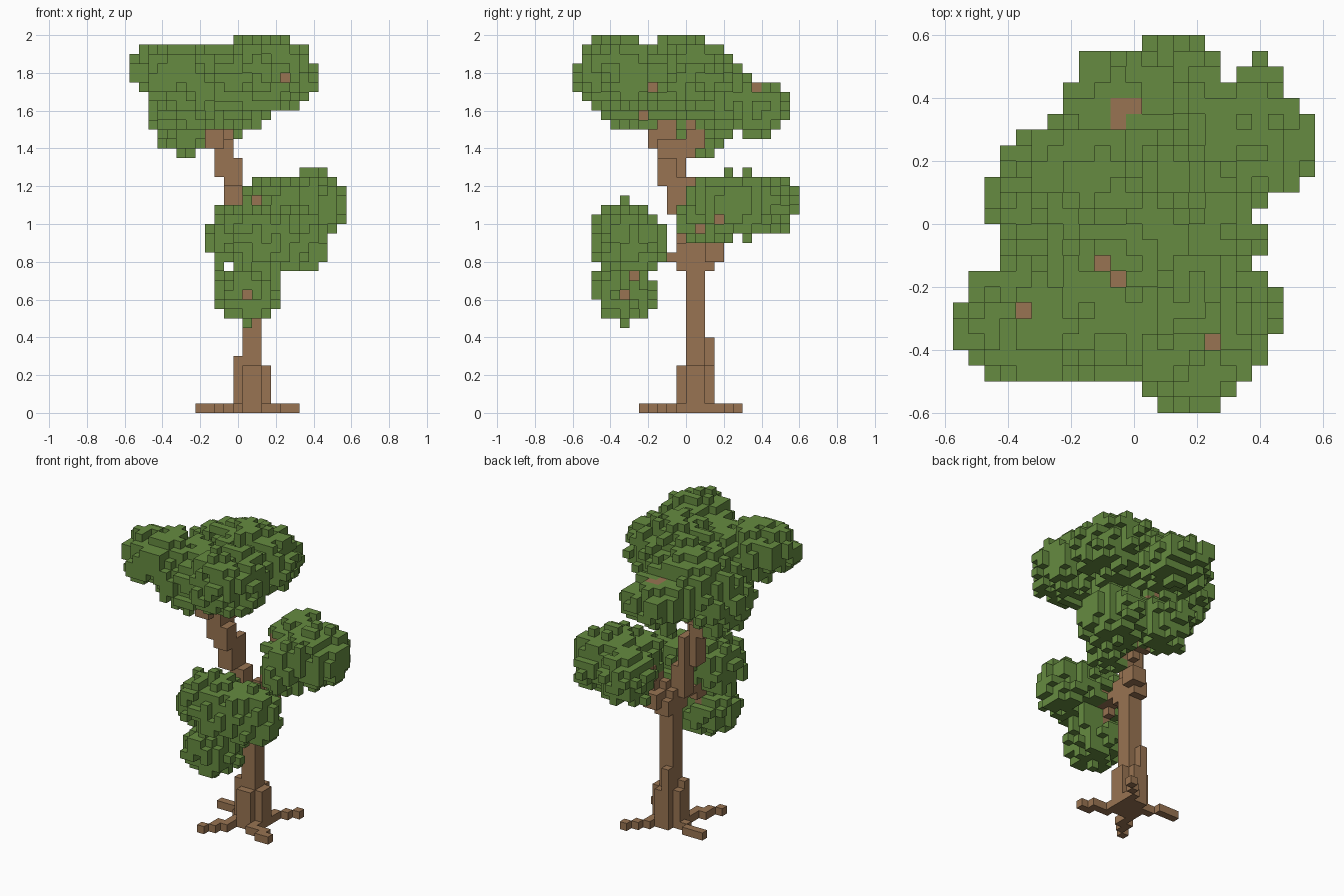
import bpy, bmesh, random
from mathutils import Vector

random.seed(11)
S = 0.05  # cube size

if "Cube" in bpy.data.objects:
    bpy.data.objects.remove(bpy.data.objects["Cube"], do_unlink=True)


def material(name, color):
    m = bpy.data.materials.new(name)
    m.use_nodes = True
    m.diffuse_color = color
    bsdf = m.node_tree.nodes["Principled BSDF"]
    bsdf.inputs["Base Color"].default_value = color
    bsdf.inputs["Roughness"].default_value = 0.9
    return m


bark = material("bark_brown", (0.315, 0.174, 0.084, 1))
leaf = material("leaf_green", (0.133, 0.260, 0.052, 1))


# Grid cells: x is centred on a cell, y and z start on cell edges
def cell(p):
    return (round(p[0] / S), round(p[1] / S - 0.5), round(p[2] / S - 0.5))


def centre(c):
    return Vector((c[0] * S, (c[1] + 0.5) * S, (c[2] + 0.5) * S))


def inside(c):
    return abs(c[0]) <= 11 and -12 <= c[1] <= 11 and 0 <= c[2] <= 39


def block(x, y, z):
    """Cells filling a box given as (low, high) edges."""
    lo = cell((x[0] + S / 2, y[0] + S / 2, z[0] + S / 2))
    hi = cell((x[1] - S / 2, y[1] - S / 2, z[1] - S / 2))
    return {(i, j, k) for i in range(lo[0], hi[0] + 1)
            for j in range(lo[1], hi[1] + 1) for k in range(lo[2], hi[2] + 1)}


def limb(*points):
    """Cells along a polyline."""
    cells = set()
    for a, b in zip(points, points[1:]):
        a, b = Vector(a), Vector(b)
        n = max(1, int((b - a).length / 0.02))
        cells |= {cell(a.lerp(b, t / n)) for t in range(n + 1)}
    return cells


def fat(cells):
    """Thicken a limb to two cells across."""
    return {(i + a, j + b, k) for i, j, k in cells for a in (0, 1) for b in (0, 1)}


STEPS = [(1, 0, 0), (-1, 0, 0), (0, 1, 0), (0, -1, 0), (0, 0, 1), (0, 0, -1)]


def neighbours(c):
    return [(c[0] + d[0], c[1] + d[1], c[2] + d[2]) for d in STEPS]


def foliage(lobes):
    """Ragged clump of cells from overlapping ellipsoids."""
    cells = set()
    for i in range(-11, 12):
        for j in range(-12, 12):
            jitter = random.uniform(-0.05, 0.05)
            for k in range(8, 40):
                p = centre((i, j, k))
                d = min(sum(((p[n] - c[n]) / r[n]) ** 2 for n in range(3)) ** 0.5
                        for c, r in lobes)
                if d + jitter + random.uniform(-0.14, 0.18) < 1.0:
                    cells.add((i, j, k))
    # drop loose cells
    cells = {c for c in cells if sum(n in cells for n in neighbours(c)) > 0}
    return {c for c in cells if inside(c)}


# Trunk with flared base and leaning upper stem
trunk = block((0.025, 0.125), (0, 0.1), (0, 0.8))
trunk |= block((-0.025, 0.175), (0, 0.1), (0, 0.25))
trunk |= block((0.025, 0.125), (-0.05, 0.15), (0, 0.25))
trunk |= block((-0.025, 0.025), (0, 0.05), (0, 0.3))
trunk |= block((0.025, 0.075), (0.1, 0.15), (0, 0.4))
trunk |= block((0.025, 0.125), (-0.05, 0.1), (0.75, 0.9))
trunk |= block((-0.025, 0.075), (-0.05, 0.05), (0.85, 1.05))
trunk |= block((-0.075, 0.025), (-0.1, 0.0), (1.05, 1.25))
trunk |= block((-0.025, 0.025), (0.0, 0.05), (1.0, 1.25))
trunk |= block((-0.075, 0.025), (-0.15, -0.05), (1.2, 1.35))
trunk |= block((-0.125, -0.025), (-0.15, 0.0), (1.25, 1.45))
trunk |= block((-0.175, -0.075), (-0.2, -0.05), (1.4, 1.55))

# Four crooked roots on the ground
Z = S / 2
roots = limb((0.05, 0.05, Z), (0.0, -0.1, Z), (-0.05, -0.18, Z), (-0.1, -0.225, Z))
roots |= limb((0.1, 0.05, Z), (0.15, 0.17, Z), (0.25, 0.275, Z))
roots |= limb((0.05, 0.075, Z), (-0.05, 0.075, Z), (-0.1, 0.125, Z), (-0.2, 0.125, Z))
roots |= limb((0.1, 0.0, Z), (0.2, -0.075, Z), (0.3, -0.125, Z))

# Branches reaching into each clump
branches = fat(limb((0.05, 0.08, 0.78), (0.1, 0.12, 0.88)))
branches |= limb((0.1, 0.075, 0.9), (0.15, 0.075, 0.975), (0.25, 0.175, 1.025),
                 (0.38, 0.28, 1.12))
branches |= limb((0.15, 0.12, 0.95), (0.1, 0.325, 1.125), (0.05, 0.325, 1.125))
branches |= fat(limb((0.05, -0.05, 0.8), (0.05, -0.13, 0.83)))
branches |= limb((0.05, -0.12, 0.83), (0.05, -0.275, 0.725), (0.05, -0.325, 0.625))
branches |= limb((0.05, -0.15, 0.83), (0.2, -0.3, 0.93))
branches |= fat(limb((-0.1, -0.05, 1.38), (-0.1, 0.03, 1.47)))
branches |= limb((-0.1, 0.05, 1.5), (-0.1, 0.175, 1.625), (-0.05, 0.375, 1.725),
                 (0.0, 0.375, 1.725))
branches |= limb((-0.1, -0.12, 1.5), (-0.05, -0.175, 1.725), (0.1, -0.275, 1.725),
                 (0.25, -0.375, 1.775))
branches |= limb((-0.1, -0.175, 1.55), (-0.1, -0.125, 1.775))
branches |= limb((-0.15, -0.15, 1.525), (-0.15, -0.225, 1.575), (-0.35, -0.275, 1.775))
branches |= limb((-0.15, 0.0, 1.525), (-0.3, 0.1, 1.58))

# Leaf clumps as (centre, radii) lobes
lower_clump = foliage([
    ((0.05, -0.32, 0.65), (0.17, 0.17, 0.17)),
    ((0.03, -0.31, 0.94), (0.19, 0.19, 0.17)),
    ((0.15, -0.29, 0.90), (0.24, 0.18, 0.18)),
    ((0.28, -0.27, 0.91), (0.19, 0.16, 0.17))])
side_clump = foliage([
    ((0.38, 0.28, 1.10), (0.20, 0.23, 0.18)),
    ((0.27, 0.11, 1.06), (0.14, 0.15, 0.16)),
    ((0.14, 0.42, 1.10), (0.16, 0.17, 0.16))])
crown = foliage([
    ((-0.33, -0.31, 1.79), (0.23, 0.21, 0.16)),
    ((0.18, -0.36, 1.79), (0.23, 0.23, 0.19)),
    ((0.09, 0.0, 1.79), (0.30, 0.24, 0.19)),
    ((-0.09, -0.22, 1.71), (0.29, 0.27, 0.19)),
    ((-0.29, 0.06, 1.57), (0.18, 0.20, 0.19)),
    ((-0.15, 0.12, 1.71), (0.25, 0.24, 0.18)),
    ((-0.05, 0.34, 1.62), (0.21, 0.20, 0.15))])

# Shafts through the leaves that leave twig tips showing
RIGHT, FRONT, UP = STEPS[0], STEPS[3], STEPS[4]
SHAFTS = [
    ((0.25, -0.375, 1.775), (FRONT, UP)), ((0.0, 0.375, 1.725), (RIGHT, UP)),
    ((-0.05, 0.375, 1.725), (UP,)), ((-0.15, -0.225, 1.575), (RIGHT,)),
    ((-0.05, -0.175, 1.725), (RIGHT, UP)), ((-0.1, -0.125, 1.775), (UP,)),
    ((-0.35, -0.275, 1.775), (UP,)), ((0.05, -0.325, 0.625), (FRONT, RIGHT)),
    ((0.05, -0.275, 0.725), (RIGHT,)), ((0.15, 0.075, 0.975), (RIGHT,)),
    ((0.25, 0.175, 1.025), (RIGHT,)), ((0.05, 0.325, 1.125), (FRONT,)),
    ((0.1, 0.325, 1.125), (FRONT,))]
shafts = set()
for tip, directions in SHAFTS:
    for d in directions:
        shafts |= limb(tip, Vector(tip) + Vector(d) * 0.6)

wood = trunk | roots | branches
lower_clump -= wood | shafts
side_clump -= wood | shafts | lower_clump
crown -= wood | shafts
solid = wood | lower_clump | side_clump | crown


def build(name, cells, mat):
    """Mesh holding only the open faces of the cells."""
    bm = bmesh.new()
    verts = {}

    def vert(p):
        key = tuple(round(v / S * 2) for v in p)
        if key not in verts:
            verts[key] = bm.verts.new(p)
        return verts[key]

    for c in sorted(cells):
        for d, n in zip(STEPS, neighbours(c)):
            if n in solid:
                continue
            axis = Vector(d)
            u = Vector((d[1], d[2], d[0]))
            w = axis.cross(u)
            mid = centre(c) + axis * S / 2
            bm.faces.new([vert(mid + (u * a + w * b) * S / 2)
                          for a, b in ((1, 1), (-1, 1), (-1, -1), (1, -1))])
    mesh = bpy.data.meshes.new(name)
    bm.to_mesh(mesh)
    bm.free()
    mesh.materials.append(mat)
    obj = bpy.data.objects.new(name, mesh)
    bpy.context.scene.collection.objects.link(obj)


build("trunk", trunk, bark)
build("roots", roots - trunk, bark)
build("branches", branches - trunk - roots, bark)
build("lower_foliage", lower_clump, leaf)
build("side_foliage", side_clump, leaf)
build("crown_foliage", crown, leaf)
